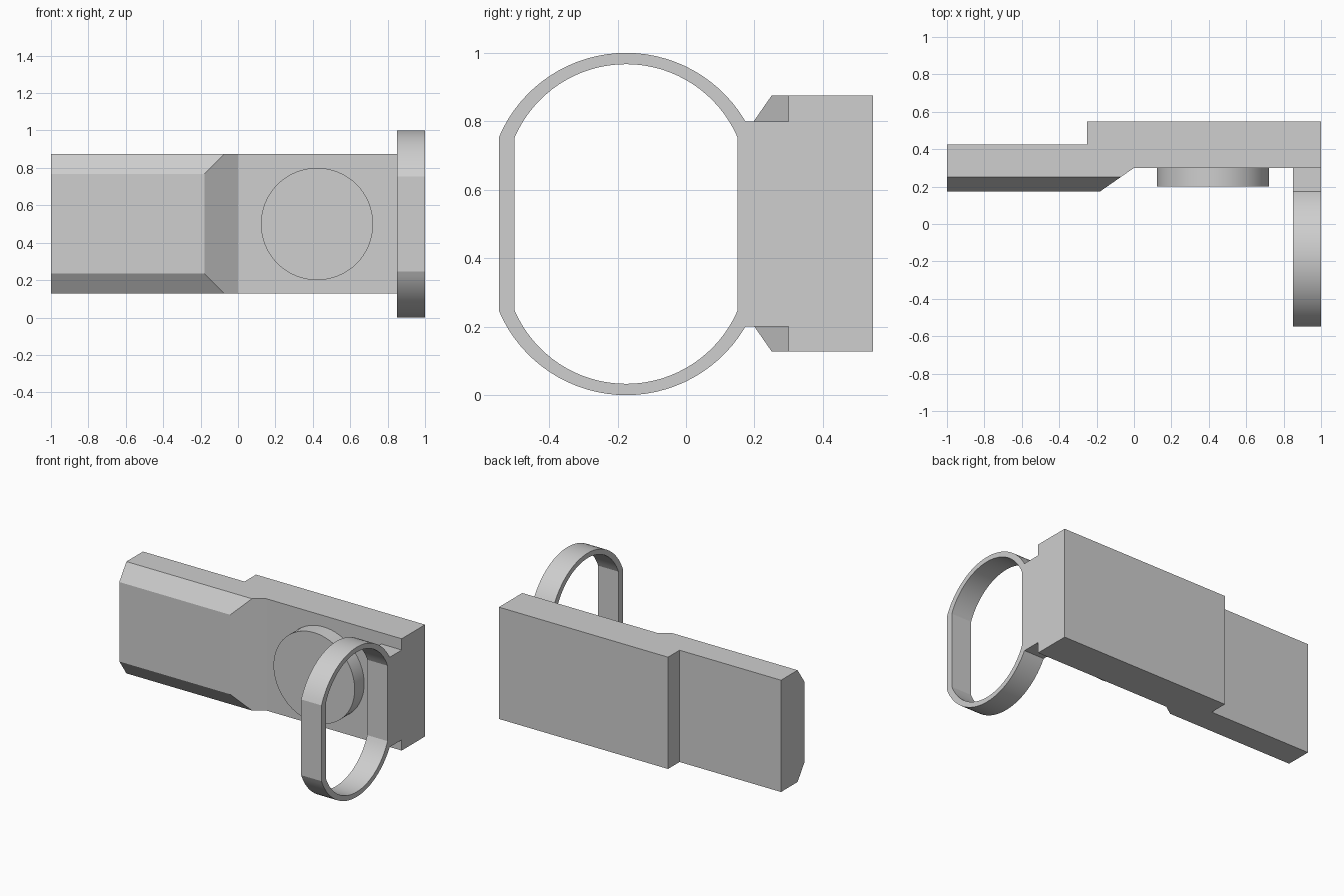
import bpy, bmesh, math
from mathutils import Vector

cube = bpy.data.objects.get("Cube")
if cube:
    bpy.data.objects.remove(cube, do_unlink=True)

grey = bpy.data.materials.new("light_grey")
grey.use_nodes = True
colour = (0.62, 0.62, 0.62, 1)
grey.diffuse_color = colour
grey.node_tree.nodes["Principled BSDF"].inputs["Base Color"].default_value = colour


def finish(name, bm, smooth=False):
    bmesh.ops.recalc_face_normals(bm, faces=bm.faces)
    mesh = bpy.data.meshes.new(name)
    bm.to_mesh(mesh)
    bm.free()
    mesh.materials.append(grey)
    obj = bpy.data.objects.new(name, mesh)
    bpy.context.collection.objects.link(obj)
    if smooth:
        bpy.ops.object.select_all(action='DESELECT')
        obj.select_set(True)
        bpy.context.view_layer.objects.active = obj
        bpy.ops.object.shade_smooth_by_angle(angle=math.radians(20))
    return obj


def prism(points, offset):
    """Extrude a flat outline along an offset."""
    bm = bmesh.new()
    face = bm.faces.new([bm.verts.new(p) for p in points])
    new = bmesh.ops.extrude_face_region(bm, geom=[face])["geom"]
    verts = [g for g in new if isinstance(g, bmesh.types.BMVert)]
    bmesh.ops.translate(bm, verts=verts, vec=offset)
    return bm


# Stepped body, with both long front edges of the grip cut to a chamfer
plan = [(-1, .175), (-.18, .175), (0, .30), (1, .30),
        (1, .547), (-.25, .547), (-.25, .425), (-1, .425)]
body = prism([(x, y, .128) for x, y in plan], (0, 0, .747))
for side in (1, -1):
    cut = bmesh.ops.bisect_plane(
        body, geom=body.verts[:] + body.edges[:] + body.faces[:],
        plane_co=(0, .25, .5015 + side * .3735),
        plane_no=Vector((0, -.108, side * .075)).normalized(), clear_outer=True)
    edges = [g for g in cut["geom_cut"] if isinstance(g, bmesh.types.BMEdge)]
    bmesh.ops.contextual_create(body, geom=edges)
finish("body", body)

# Round button on the front
steps = 64
circle = [(.4225 + .3 * math.cos(a), .20, .5 + .3 * math.sin(a))
          for a in (math.tau * i / steps for i in range(steps))]
finish("round_button", prism(circle, (0, .1, 0)), True)


def loop_outline(half_width, corner, top):
    """Straight sides closed by a shallow arc above and below."""
    rise = top - corner
    radius = (half_width ** 2 + rise ** 2) / (2 * rise)
    sweep = math.asin(half_width / radius)
    arc = []
    for i in range(33):
        a = sweep * (1 - i / 16)
        arc.append((radius * math.sin(a), top - radius + radius * math.cos(a)))
    return arc + [(-y, -z) for y, z in arc]


# Flat loop at the end
ring = bmesh.new()
rows = [[ring.verts.new((x, y - .175, z + .5)) for y, z in outline]
        for outline, x in ((loop_outline(.372, .253, .5), .85),
                           (loop_outline(.372, .253, .5), 1),
                           (loop_outline(.326, .252, .467), 1),
                           (loop_outline(.326, .252, .467), .85))]
for r in range(4):
    a, b = rows[r], rows[(r + 1) % 4]
    for i in range(len(a)):
        j = (i + 1) % len(a)
        ring.faces.new((a[i], a[j], b[j], b[i]))
finish("loop", ring, True)

# Neck joining the loop to the body
neck = [(.85, .155, .2), (1, .155, .2), (1, .30, .2), (.85, .30, .2)]
finish("loop_neck", prism(neck, (0, 0, .6)))
